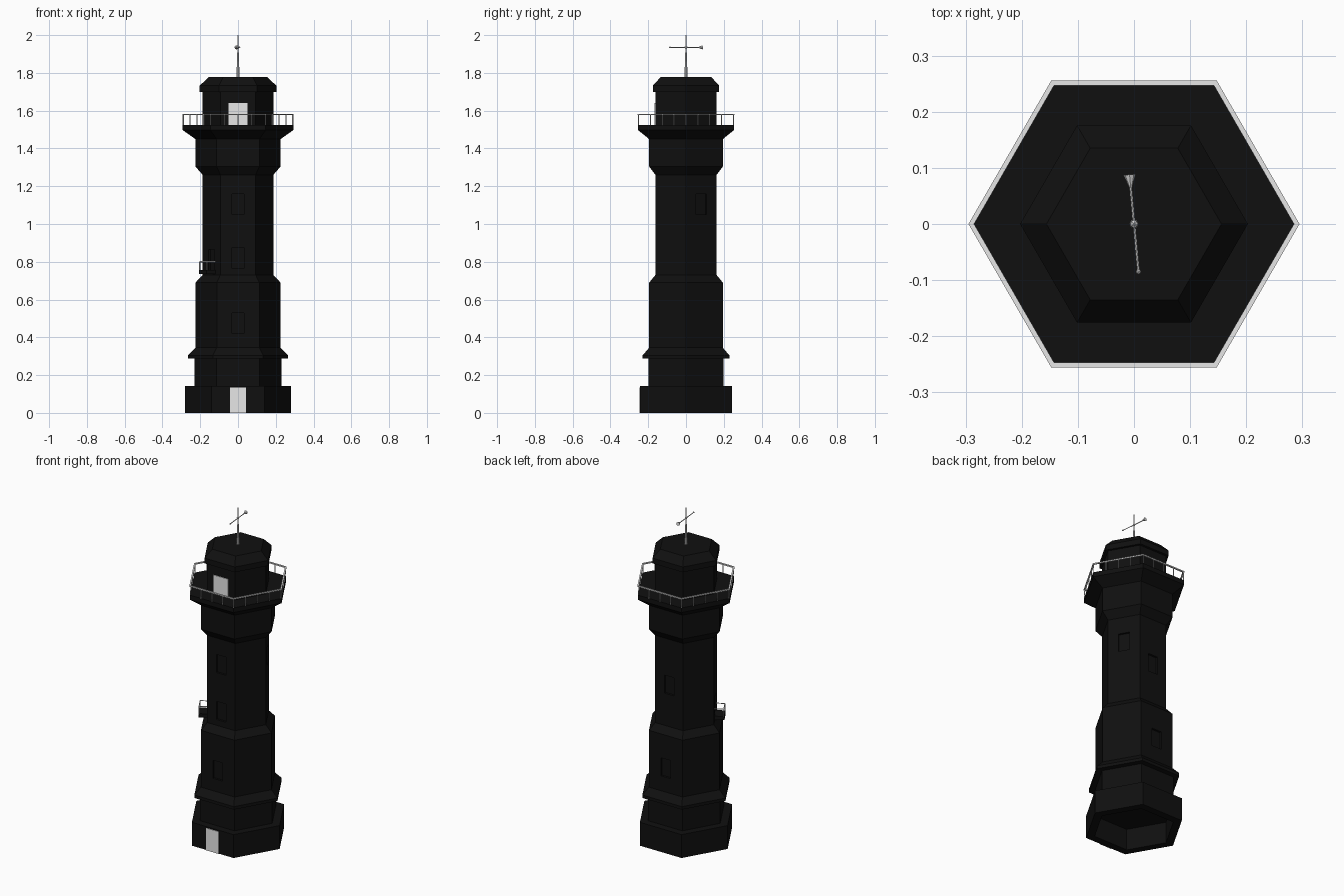
import bpy, bmesh
from math import radians, cos, sin, pi
from mathutils import Vector, Matrix

cube = bpy.data.objects.get("Cube")
if cube:
    bpy.data.objects.remove(cube, do_unlink=True)


def material(name, value):
    m = bpy.data.materials.new(name)
    m.use_nodes = True
    col = (value, value, value, 1)
    m.diffuse_color = col
    m.node_tree.nodes["Principled BSDF"].inputs["Base Color"].default_value = col
    return m


BLACK = material("tower black", 0.005)
PALE = material("pale grey", 0.8)
APOTHEM = cos(pi / 6)


def finish(name, bm, mat):
    bmesh.ops.recalc_face_normals(bm, faces=bm.faces)
    me = bpy.data.meshes.new(name)
    bm.to_mesh(me)
    bm.free()
    me.materials.append(mat)
    ob = bpy.data.objects.new(name, me)
    bpy.context.scene.collection.objects.link(ob)
    return ob


def hex_loft(name, profile, mat, closed=False):
    """Stack six-sided rings given as (corner radius, height)."""
    bm = bmesh.new()
    rings = [[bm.verts.new((r * cos(k * pi / 3), r * sin(k * pi / 3), z))
              for k in range(6)] for r, z in profile]
    pairs = list(zip(rings, rings[1:]))
    if closed:
        pairs.append((rings[-1], rings[0]))
    else:
        bm.faces.new(rings[0])
        bm.faces.new(rings[-1])
    for a, b in pairs:
        for k in range(6):
            j = (k + 1) % 6
            bm.faces.new((a[k], a[j], b[j], b[k]))
    return finish(name, bm, mat)


def add_box(bm, size, matrix):
    bmesh.ops.create_cube(bm, size=1, matrix=matrix @ Matrix.Diagonal((*size, 1)))


def add_rod(bm, a, b, r1, r2=None, sides=6):
    a, b = Vector(a), Vector(b)
    d = b - a
    mat = Matrix.Translation((a + b) / 2) @ d.to_track_quat('Z', 'Y').to_matrix().to_4x4()
    bmesh.ops.create_cone(bm, cap_ends=True, segments=sides, radius1=r1,
                          radius2=r1 if r2 is None else r2, depth=d.length, matrix=mat)


def on_wall(angle, radius, z):
    """Frame on a wall: local x runs along it, local -y points outward."""
    return (Matrix.Rotation(radians(angle), 4, 'Z')
            @ Matrix.Translation((0, -radius * APOTHEM, z)))


# Tower shaft with plinth, ledge, corbel and gallery deck, hollow at the foot
tower = hex_loft("tower", [
    (0.23, 0.13), (0.23, 0), (0.28, 0), (0.28, 0.142), (0.23, 0.142), (0.23, 0.287),
    (0.265, 0.287), (0.265, 0.305), (0.225, 0.345), (0.225, 0.69), (0.187, 0.73),
    (0.187, 1.26), (0.226, 1.305), (0.226, 1.45), (0.293, 1.497), (0.293, 1.525),
    (0.18, 1.525)], BLACK)

# Shallow window recesses climbing around the walls (angle 0 is the front)
bm = bmesh.new()
for angle, radius, z in [(0, 0.225, 0.475), (0, 0.187, 0.82), (0, 0.187, 1.105),
                         (120, 0.187, 1.105), (180, 0.187, 0.98), (180, 0.225, 0.49),
                         (-60, 0.187, 0.81)]:
    add_box(bm, (0.065, 0.024, 0.11), on_wall(angle, radius, z))
cutter = finish("window_cutter", bm, BLACK)
cutter.hide_render = True
cutter.hide_set(True)
cut = tower.modifiers.new("windows", 'BOOLEAN')
cut.object = cutter
cut.operation = 'DIFFERENCE'
cut.solver = 'EXACT'

# Lantern room and roof
hex_loft("lantern_room", [(0.187, 1.525), (0.187, 1.71)], BLACK)
hex_loft("roof", [(0.203, 1.70), (0.203, 1.732), (0.156, 1.777)], BLACK)

# Doors as thin plates
for name, width, low, high, radius in [("entrance_door", 0.084, 0, 0.135, 0.28),
                                       ("gallery_door", 0.098, 1.525, 1.64, 0.187)]:
    bm = bmesh.new()
    add_box(bm, (width, 0.008, high - low), on_wall(0, radius, (low + high) / 2))
    finish(name, bm, PALE)

# Gallery railing: flat hexagonal rail and four posts per side
hex_loft("gallery_rail", [(0.285, 1.576), (0.295, 1.576), (0.295, 1.583),
                          (0.285, 1.583)], PALE, closed=True)
bm = bmesh.new()
corners = [Vector((cos(k * pi / 3), sin(k * pi / 3), 0)) * 0.29 for k in range(7)]
for a, b in zip(corners, corners[1:]):
    for step in range(4):
        p = a.lerp(b, step / 4)
        add_rod(bm, p + Vector((0, 0, 1.52)), p + Vector((0, 0, 1.578)), 0.0028, sides=4)
finish("gallery_posts", bm, PALE)

# Small side balcony
frame = on_wall(-60, 0.187, 0)
bm = bmesh.new()
add_box(bm, (0.08, 0.056, 0.022), frame @ Matrix.Translation((0, -0.026, 0.746)))
finish("balcony_floor", bm, BLACK)
bm = bmesh.new()
path = [frame @ Vector(p) for p in [(-0.038, 0, 0.8), (-0.038, -0.05, 0.8),
                                    (0.038, -0.05, 0.8), (0.038, 0, 0.8)]]
for a, b in zip(path, path[1:]):
    add_rod(bm, a, b, 0.0028, sides=4)
for p in path[1:3]:
    add_rod(bm, p - Vector((0, 0, 0.05)), p, 0.0028, sides=4)
finish("balcony_railing", bm, PALE)

# Mast and weather vane
bm = bmesh.new()
add_rod(bm, (0, 0, 1.77), (0, 0, 1.86), 0.008, 0.006, 8)
add_rod(bm, (0, 0, 1.86), (0, 0, 2), 0.005, 0.002, 8)
bmesh.ops.create_icosphere(bm, subdivisions=1, radius=0.008,
                           matrix=Matrix.Translation((0, 0, 1.935)))
finish("mast", bm, PALE)
bm = bmesh.new()
tail, tip = Vector((-0.008, 0.088, 1.935)), Vector((0.008, -0.085, 1.935))
add_rod(bm, tail, tip, 0.0025)
add_rod(bm, tail, tail.lerp(tip, 0.14), 0.011, 0.002, 8)
bmesh.ops.create_icosphere(bm, subdivisions=1, radius=0.005,
                           matrix=Matrix.Translation(tip))
finish("weather_vane", bm, PALE)
